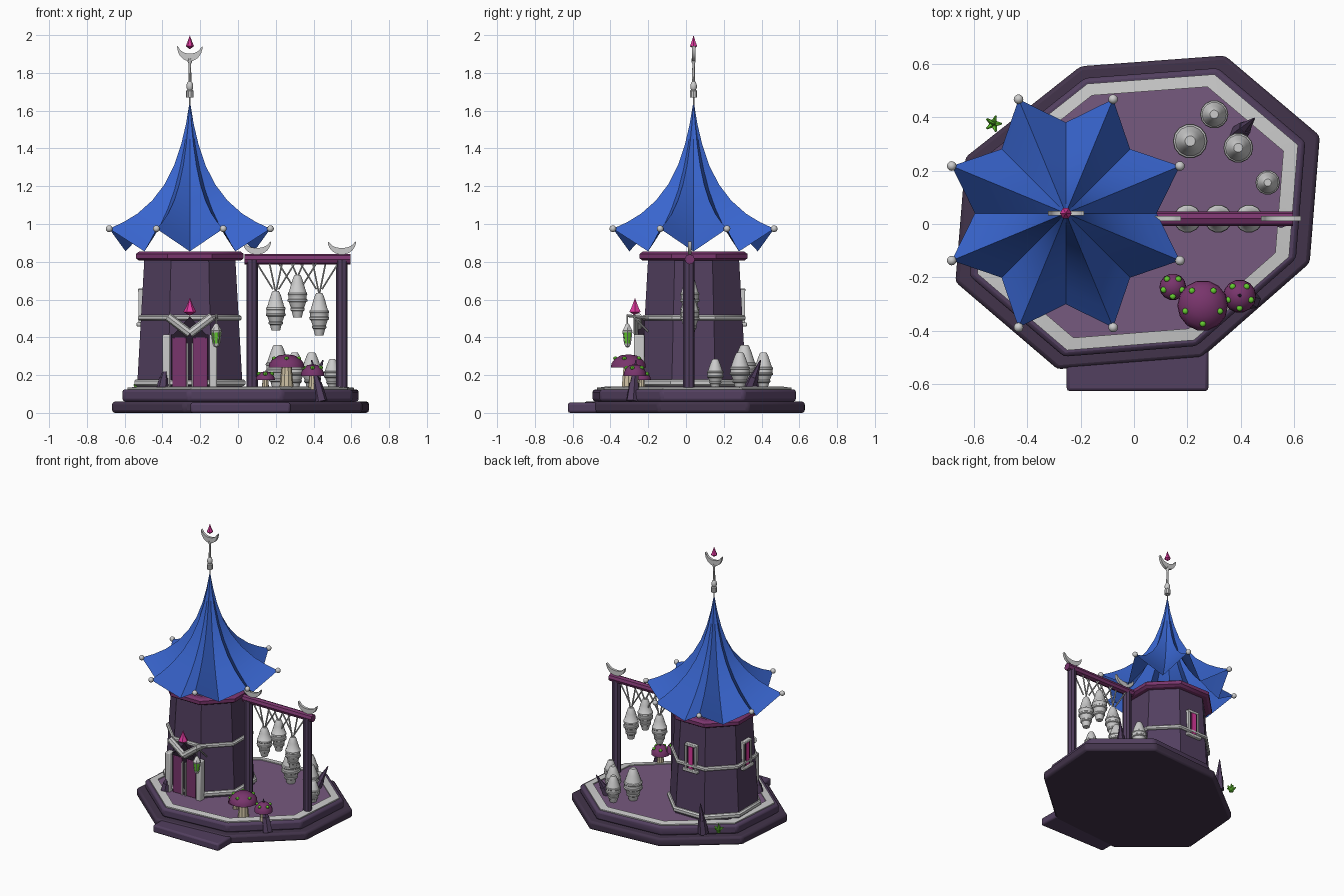
import bpy, bmesh, math
from mathutils import Vector, Matrix

if "Cube" in bpy.data.objects:
    bpy.data.objects.remove(bpy.data.objects["Cube"])

MATS = {}
COL = dict(base=(.055, .034, .07), purple=(.085, .05, .115), floor=(.18, .10, .21), plum=(.19, .035, .15),
           blue=(.04, .13, .62), pink=(.7, .04, .33), dark=(.02, .012, .025), green=(.13, .6, .03), cream=(.6, .52, .36))
TX, TY = -0.255, 0.04          # tower axis
OCT = math.pi / 8
C8 = math.cos(OCT)


def make(name, verts, faces, mat=None, bevel=0, angle=35, matrix=None):
    me = bpy.data.meshes.new(name)
    me.from_pydata([tuple(v) for v in verts], [], faces)
    if matrix:
        me.transform(matrix)
    bm = bmesh.new()
    bm.from_mesh(me)
    bmesh.ops.remove_doubles(bm, verts=bm.verts, dist=1e-6)
    bmesh.ops.recalc_face_normals(bm, faces=bm.faces)
    bm.to_mesh(me)
    bm.free()
    ob = bpy.data.objects.new(name, me)
    bpy.context.collection.objects.link(ob)
    if mat:
        if mat not in MATS:
            MATS[mat] = bpy.data.materials.new(mat)
            MATS[mat].diffuse_color = (*COL[mat], 1)
        me.materials.append(MATS[mat])
    if bevel:
        m = ob.modifiers.new("bevel", 'BEVEL')
        m.width, m.segments, m.limit_method = bevel, 2, 'ANGLE'
    bpy.ops.object.select_all(action='DESELECT')
    ob.select_set(True)
    bpy.context.view_layer.objects.active = ob
    bpy.ops.object.shade_smooth_by_angle(angle=math.radians(angle))
    return ob


def prism(name, pts, vec, mat=None, bevel=0, matrix=None):
    n, vec = len(pts), Vector(vec)
    v = [Vector(p) for p in pts] + [Vector(p) + vec for p in pts]
    f = [list(range(n)), list(range(n, 2 * n))] + [(i, (i + 1) % n, n + (i + 1) % n, n + i) for i in range(n)]
    return make(name, v, f, mat, bevel, matrix=matrix)


def box(name, c, s, mat=None, bevel=0, matrix=None):
    x, y, z = (a / 2 for a in s)
    pts = [(c[0] + a * x, c[1] + b * y, c[2] - z) for a, b in ((-1, -1), (1, -1), (1, 1), (-1, 1))]
    return prism(name, pts, (0, 0, s[2]), mat, bevel, matrix)


def lathe(name, prof, n, loc, mat=None, phase=0.0, closed=False, matrix=None, angle=35):
    """Spin (radius, z) points; closed joins the profile ends into a ring."""
    k = len(prof)
    v = [(r * math.cos(phase + 2 * math.pi * i / n), r * math.sin(phase + 2 * math.pi * i / n), z)
         for i in range(n) for r, z in prof]
    f = [(i * k + j, (i + 1) % n * k + j, (i + 1) % n * k + (j + 1) % k, i * k + (j + 1) % k)
         for i in range(n) for j in range(k if closed else k - 1)]
    if not closed:
        f += [[i * k + j for i in range(n)] for j in (0, k - 1) if prof[j][0] > 1e-5]
    return make(name, v, f, mat, 0, angle, Matrix.Translation(loc) @ (matrix or Matrix()))


def rod(name, a, b, r, mat=None, n=10, r2=None):
    a, b = Vector(a), Vector(b)
    q = (b - a).to_track_quat('Z', 'Y').to_matrix().to_4x4()
    return lathe(name, [(r, 0), (r if r2 is None else r2, (b - a).length)], n, a, mat, matrix=q)


def crescent(name, x, y, z, w, h, t):
    ang = [math.pi + math.pi * i / 14 for i in range(15)]
    out = [(x + w / 2 * math.cos(a), y - t / 2, z + h + h * math.sin(a)) for a in ang]
    inn = [(x + w * .44 * math.cos(a), y - t / 2, z + h + h * .5 * math.sin(a)) for a in reversed(ang[1:-1])]
    return prism(name, out + inn, (0, t, 0))


# stepped octagonal platform
PLAT = [(-.2, .59), (.34, .63), (.695, .33), (.657, -.146), (.253, -.5), (-.286, -.543), (-.668, -.217), (-.63, .25)]


def plat(s, z):
    return [(.013 + (x - .013) * s, .045 + (y - .045) * s, z) for x, y in PLAT]


prism("platform_lower", plat(1, 0), (0, 0, .06), "base", .015)
prism("platform_upper", plat(.92, .06), (0, 0, .065), "purple", .015)
prism("platform_floor", plat(.81, .12), (0, 0, .012), "floor")
box("front_step", (.013, -.54, .0275), (.53, .17, .055), "purple", .012)
rings = [plat(.88, .12), plat(.88, .133), plat(.80, .139), plat(.80, .12)]
make("floor_trim", sum(rings, []), [(a * 8 + i, a * 8 + (i + 1) % 8, (a + 1) % 4 * 8 + (i + 1) % 8, (a + 1) % 4 * 8 + i)
                                    for a in range(4) for i in range(8)])

# octagonal tower, trim bands and top collar
lathe("tower_body", [(.28 / C8, .125), (.24 / C8, .83)], 8, (TX, TY, 0), "purple", OCT)


def band(name, r, z, w, h, mat=None):
    p = [(r - w, z - h), (r + w * .4, z - h), (r + w, z - h * .5), (r + w, z + h * .5), (r + w * .4, z + h), (r - w, z + h)]
    lathe(name, [(a / C8, b) for a, b in p], 8, (TX, TY, 0), mat, OCT, True)


band("tower_foot_trim", .279, .16, .015, .018)
band("tower_mid_trim", .261, .503, .013, .014)
band("tower_top_collar", .258, .83, .027, .024, "plum")

# star-shaped canopy roof: ridges end high, valleys end low
RIDGE = [(.004, 1.63), (.022, 1.53), (.05, 1.42), (.09, 1.31), (.145, 1.21), (.215, 1.125), (.30, 1.055), (.38, 1.01), (.462, .975)]
VALLEY = [(.004, 1.63), (.018, 1.53), (.042, 1.41), (.075, 1.29), (.115, 1.18), (.165, 1.08), (.22, .995), (.28, .92), (.34, .855)]
v, f, k = [], [], len(RIDGE)
for i in range(16):
    a = i * OCT
    v += [(TX + r * math.cos(a), TY + r * math.sin(a), z) for r, z in (RIDGE if i % 2 else VALLEY)]
    f += [(i * k + j, (i + 1) % 16 * k + j, (i + 1) % 16 * k + j + 1, i * k + j + 1) for j in range(k - 1)]
make("canopy_roof", v, f, "blue", angle=20)
BALL = [(math.sin(math.pi * i / 8), -math.cos(math.pi * i / 8)) for i in range(9)]
for i in range(8):
    a = OCT + i * 2 * OCT
    lathe("roof_tip_ball", [(.018 * r, .018 * z) for r, z in BALL], 12,
          (TX + .462 * math.cos(a), TY + .462 * math.sin(a), .975))

# finial
lathe("finial_rod", [(.004, 1.6), (.004, 1.67), (.02, 1.67), (.02, 1.705), (.013, 1.71), (.018, 1.72), (.018, 1.735),
                     (.013, 1.75), (.008, 1.755), (.007, 1.85), (.012, 1.86), (.012, 1.875), (0, 1.88)], 10, (TX, TY, 0))
crescent("finial_crescent", TX, TY, 1.862, .135, .08, .018)
lathe("finial_gem", [(0, 1.925), (.022, 1.942), (.012, 1.965), (0, 2.0)], 6, (TX, TY, 0), "pink")

# doorway
box("door_recess", (TX, -.225, .27), (.2, .05, .29), "dark")
prism("door_gable", [(TX - .1, -.255, .40), (TX + .1, -.255, .40), (TX, -.255, .51)], (0, .06, 0), "dark")
for s in (-1, 1):
    box("door_leaf", (TX + s * .055, -.243, .265), (.076, .03, .27), "plum", .004)
    box("door_bar", (TX + s * .013, -.25, .25), (.009, .03, .24))
    box("door_pillar", (TX + s * .124, -.248, .27), (.04, .055, .29), None, .007)
    rod("door_horn", (TX + s * .118, -.255, .51), (TX, -.255, .42), .023, None, 8)
lathe("door_gem", [(0, .515), (.034, .535), (.016, .57), (0, .61)], 6, (TX, -.27, 0), "pink")

# windows on the left and back faces
for a in (math.pi, math.pi / 2):
    M = Matrix.Translation((TX, TY, 0)) @ Matrix.Rotation(a, 4, 'Z')
    box("window_recess", (.252, 0, .56), (.03, .075, .18), "dark", 0, M)
    box("window_pane", (.258, 0, .56), (.03, .032, .16), "pink", 0, M)
    box("window_sill", (.262, 0, .468), (.042, .12, .02), None, .004, M)
    box("window_lintel", (.256, 0, .65), (.036, .09, .018), None, .004, M)
    for s in (-1, 1):
        box("window_jamb", (.256, s * .04, .56), (.034, .015, .19), None, .003, M)

# hanging lantern beside the door
LX, LY = -.115, -.31
rod("lantern_arm", (LX, -.19, .50), (LX, LY, .515), .008)
rod("lantern_brace", (LX, -.2, .43), (LX, LY + .03, .51), .005)
rod("lantern_hook", (LX, LY, .52), (LX, LY, .46), .004)
lathe("lantern_cap", [(.026, .425), (.03, .435), (.01, .47), (0, .475)], 6, (LX, LY, 0))
lathe("lantern_glass", [(.016, .365), (.025, .43)], 6, (LX, LY, 0), "green")
lathe("lantern_base", [(0, .345), (.014, .352), (.02, .368), (0, .37)], 6, (LX, LY, 0))
for i in range(6):
    c, s = math.cos(i * math.pi / 3), math.sin(i * math.pi / 3)
    rod("lantern_bar", (LX + .017 * c, LY + .017 * s, .362), (LX + .027 * c, LY + .027 * s, .43), .003, None, 5)

# drying rack
RY = .02
for x in (.075, .55):
    rod("rack_post", (x, RY - .005, .12), (x, RY - .005, .81), .03, "purple", 8)
rod("rack_beam", (.035, RY, .813), (.595, RY, .813), .027, "plum", 8)
for x in (.1, .55):
    crescent("rack_crescent", x, RY, .838, .15, .07, .018)

# pods, hung and standing
POD = [(0, 0), (.42, 0), (.48, .05), (.58, .15), (.7, .17), (.72, .21), (.66, .23), (.85, .36), (.98, .38), (1, .42), (.92, .44),
       (.92, .52), (.98, .54), (.96, .58), (.86, .6), (.6, .82), (.42, .95), (.3, 1), (0, 1)]


def pod(name, x, y, z, r, h):
    lathe(name, [(a * r, b * h) for a, b in POD], 14, (x, y, z))


for x, z, h in ((.2, .435, .21), (.315, .505, .225), (.43, .41, .225)):
    pod("hanging_pod", x, RY, z, .053, h)
    for s in (-1, 1):
        rod("pod_cord", (x, RY + s * .006, z + h - .01), (x + s * .035, RY + s * .006, .80), .005, None, 6)
        rod("pod_long_cord", (x + s * .015, RY - s * .01, .655), (x + s * .105, RY - s * .01, .80), .005, None, 6)
for x, y, r, h in ((.21, .31, .065, .23), (.3, .41, .053, .19), (.39, .285, .056, .19), (.5, .155, .046, .155)):
    pod("standing_pod", x, y, .13, r, h)

# spotted mushrooms
for x, y, r, z0, z1 in ((.257, -.305, .095, .24, .31), (.145, -.235, .05, .175, .22), (.395, -.27, .062, .195, .258)):
    h = z1 - z0
    lathe("mushroom_stem", [(r * .4, .125), (r * .28, z0 + .01)], 10, (x, y, 0), "cream")
    lathe("mushroom_cap", [(0, z0 + .012), (r * .8, z0 + .004), (r, z0), (r * .97, z0 + h * .3), (r * .8, z0 + h * .62),
                           (r * .45, z0 + h * .92), (0, z1)], 14, (x, y, 0), "plum")
    for i in range(5):
        a = -math.pi / 2 + i * 2 * math.pi / 5
        lathe("mushroom_spot", [(.012 * p, .010 * q) for p, q in BALL], 8,
              (x + .72 * r * math.cos(a), y + .72 * r * math.sin(a), z0 + h * .69), "green")

# leaning stone thorns
for x, y, z, dx, dy, h in ((-.4, -.27, .12, .02, .01, .145), (.44, -.285, .06, -.05, .02, .22),
                           (.39, .335, .12, .06, .06, .16), (-.41, .385, .08, .01, .02, .22)):
    b, t = Vector((x, y, z)), Vector((x + dx, y + dy, z + h))
    m = b.lerp(t, .45)
    rod("thorn_base", b, m, .035, "purple", 6, .026)
    rod("thorn_tip", m, t, .022, "purple", 6, .003)

# green crystal cluster at the back left edge
for i in range(5):
    a = i * 2 * math.pi / 5
    d = Vector((math.cos(a), math.sin(a), 0))
    c = Vector((-.526, .375, .125))
    rod("crystal_shard", c, c + d * .03 + Vector((0, 0, .025)), .013, "green", 5, .004)
rod("crystal_core", (-.526, .375, .115), (-.526, .375, .178), .016, "green", 5, .002)

for m in bpy.data.materials:
    if m.users and not m.is_grease_pencil:
        m.use_nodes = True
        m.node_tree.nodes["Principled BSDF"].inputs["Base Color"].default_value = m.diffuse_color
